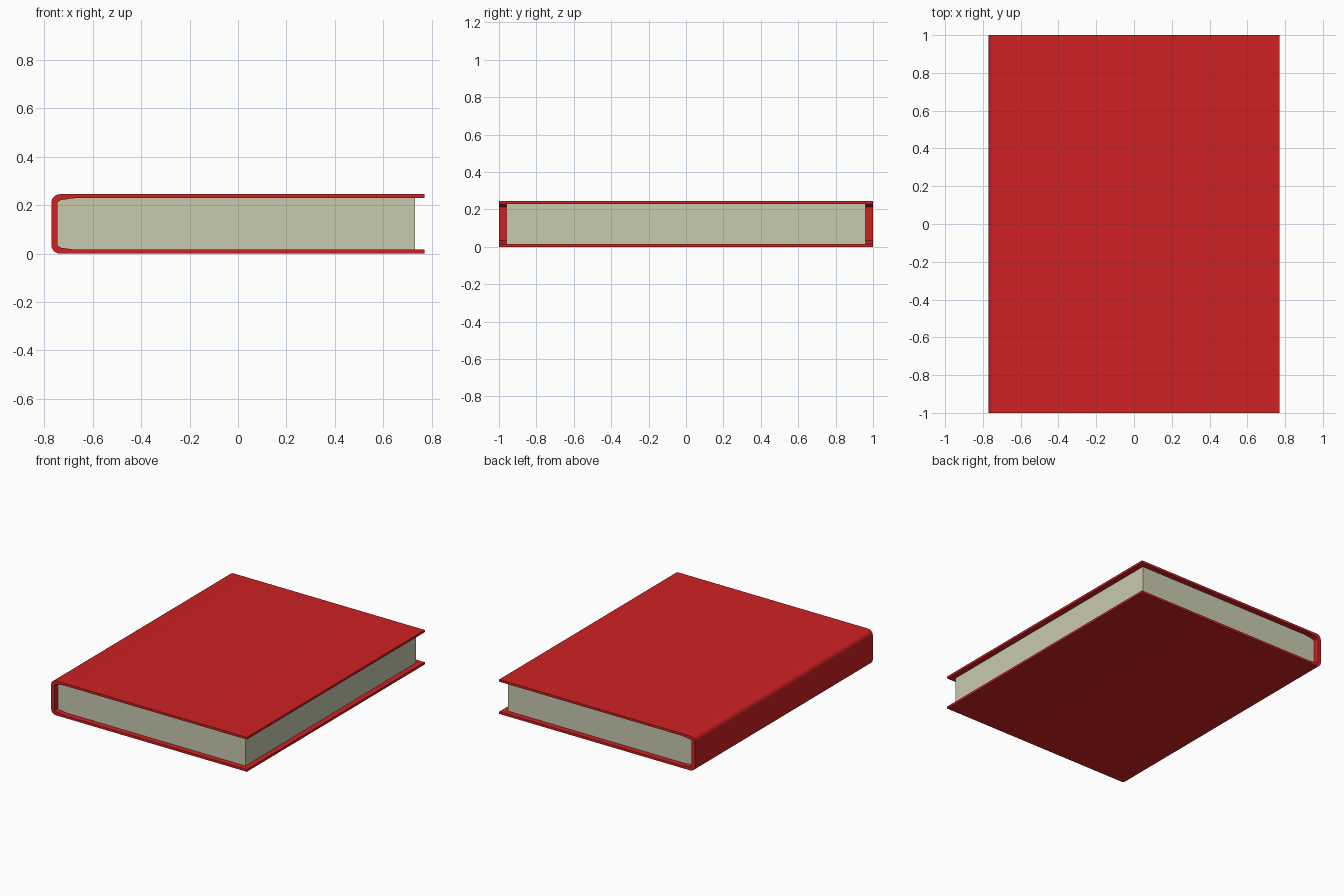
import bpy, bmesh, math

cube = bpy.data.objects.get("Cube")
if cube:
    bpy.data.objects.remove(cube, do_unlink=True)

HEIGHT = 0.245      # overall thickness of the book
EDGE = 0.77         # half width of the cover
RADIUS = 0.035      # rounding of the spine corners


def material(name, colour):
    mat = bpy.data.materials.new(name)
    mat.use_nodes = True
    mat.diffuse_color = colour
    bsdf = next(n for n in mat.node_tree.nodes if n.type == 'BSDF_PRINCIPLED')
    bsdf.inputs["Base Color"].default_value = colour
    return mat


def extrude_profile(name, profile, half_length, mat):
    """Sweep an (x, z) outline along y into a closed solid."""
    bm = bmesh.new()
    face = bm.faces.new([bm.verts.new((x, -half_length, z)) for x, z in profile])
    result = bmesh.ops.extrude_face_region(bm, geom=[face])
    moved = [v for v in result["geom"] if isinstance(v, bmesh.types.BMVert)]
    bmesh.ops.translate(bm, verts=moved, vec=(0, 2 * half_length, 0))
    bmesh.ops.recalc_face_normals(bm, faces=bm.faces)
    mesh = bpy.data.meshes.new(name)
    bm.to_mesh(mesh)
    bm.free()
    mesh.materials.append(mat)
    obj = bpy.data.objects.new(name, mesh)
    bpy.context.collection.objects.link(obj)
    bpy.ops.object.select_all(action='DESELECT')
    obj.select_set(True)
    bpy.context.view_layer.objects.active = obj
    bpy.ops.object.shade_smooth_by_angle(angle=math.radians(30))
    return obj


def mirrored(lower):
    """Complete a lower half outline with its reflection at mid height."""
    return lower + [(x, HEIGHT - z) for x, z in reversed(lower)]


red = material("cover red", (0.62, 0.015, 0.017, 1))
cream = material("page cream", (0.58, 0.59, 0.43, 1))

# Rounded outside of the spine, and the tapered inside that hugs the pages
steps = 6
corner = [(-EDGE + RADIUS * (1 - math.sin(a)), RADIUS * (1 - math.cos(a)))
          for a in (math.pi / 2 * i / steps for i in range(steps + 1))]
outside = mirrored([(EDGE, 0)] + corner)
hinge = [(-0.67, 0.016), (-0.73, 0.024), (-0.745, 0.033)]
inside = mirrored([(EDGE, 0.016)] + hinge)

extrude_profile("cover", outside + inside[::-1], 1.0, red)

# Page block, set back from the cover edges
extrude_profile("pages", mirrored([(0.73, 0.016)] + hinge), 0.96, cream)
